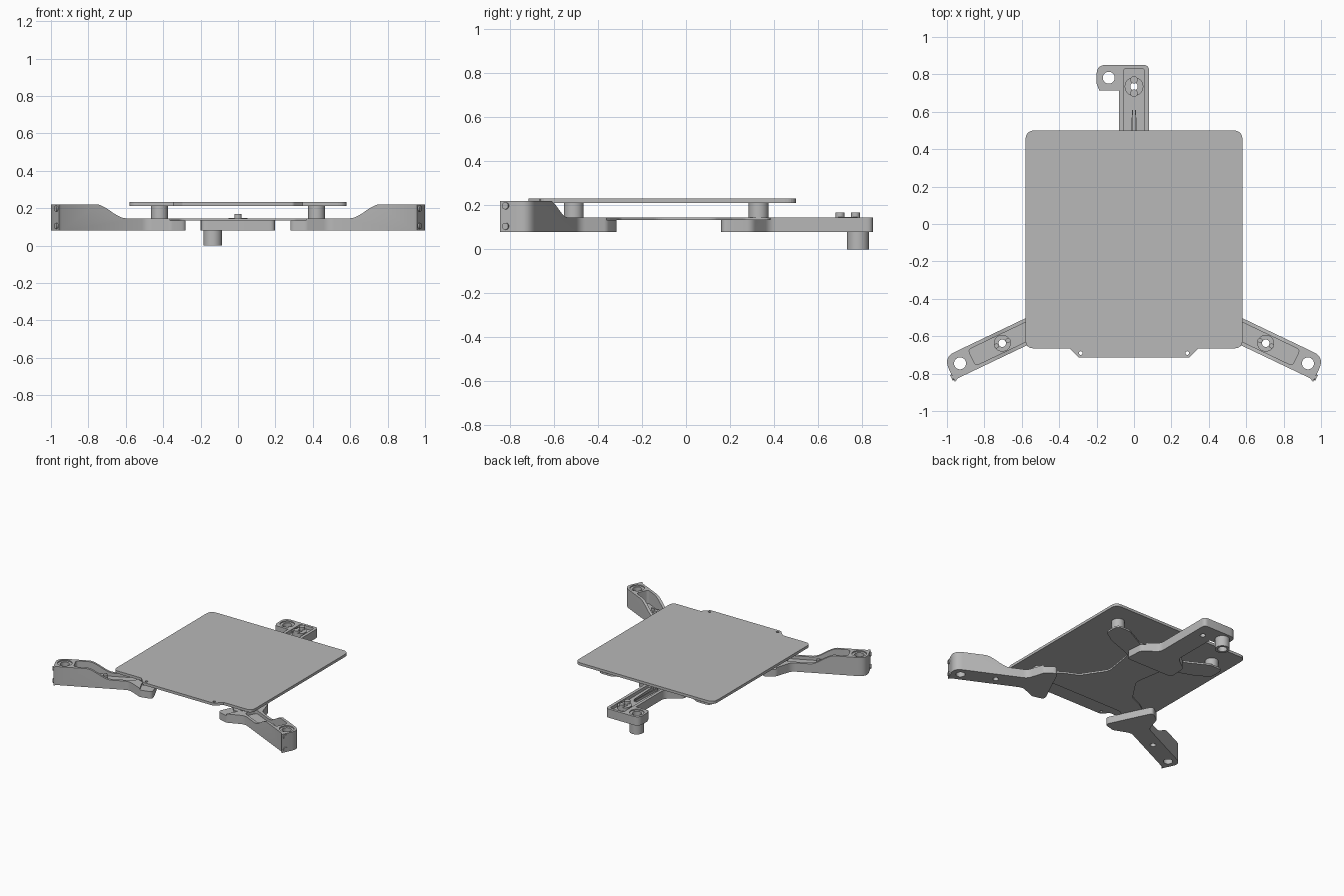
import bpy, bmesh, math
from mathutils import Matrix, Vector

cube = bpy.data.objects.get("Cube")
if cube:
    bpy.data.objects.remove(cube, do_unlink=True)

grey = bpy.data.materials.new("satin grey")
grey.use_nodes = True
GREY = (0.48, 0.48, 0.48, 1)
grey.diffuse_color = GREY
grey.node_tree.nodes["Principled BSDF"].inputs["Base Color"].default_value = GREY


def fillet(points, steps=6):
    """Round each (x, y, radius) corner of a closed outline."""
    out = []
    for i, (x, y, r) in enumerate(points):
        p = Vector((x, y))
        if not r:
            out.append(p)
            continue
        a = Vector(points[i - 1][:2]) - p
        b = Vector(points[(i + 1) % len(points)][:2]) - p
        cut = min(r / math.tan(a.angle(b) / 2), a.length * 0.49, b.length * 0.49)
        s, e = p + a.normalized() * cut, p + b.normalized() * cut
        for k in range(steps + 1):
            t = k / steps
            out.append(s * (1 - t) ** 2 + p * 2 * t * (1 - t) + e * t * t)
    return out


def prism(name, points, z0, z1, flat=True):
    """Extrude an outline in z, or an x-z profile across y when flat is False."""
    bm = bmesh.new()
    def place(p, h):
        return (p[0], p[1], h) if flat else (p[0], h, p[1])
    face = bm.faces.new([bm.verts.new(place(p, z0)) for p in points])
    ext = bmesh.ops.extrude_face_region(bm, geom=[face])
    step = Vector(place((0, 0), z1 - z0))
    for v in ext["geom"]:
        if isinstance(v, bmesh.types.BMVert):
            v.co += step
    bmesh.ops.recalc_face_normals(bm, faces=bm.faces)
    mesh = bpy.data.meshes.new(name)
    bm.to_mesh(mesh)
    bm.free()
    mesh.materials.append(grey)
    obj = bpy.data.objects.new(name, mesh)
    bpy.context.collection.objects.link(obj)
    return obj


def disc(name, x, y, r, z0, z1, n=32):
    ring = [(x + r * math.cos(i * math.tau / n), y + r * math.sin(i * math.tau / n))
            for i in range(n)]
    return prism(name, ring, z0, z1)


def combine(obj, others, operation="DIFFERENCE"):
    """Apply booleans and discard the helper solids."""
    for other in others:
        mod = obj.modifiers.new("cut", "BOOLEAN")
        mod.operation, mod.object, mod.solver = operation, other, "EXACT"
        bpy.context.view_layer.update()
        deps = bpy.context.evaluated_depsgraph_get()
        mesh = bpy.data.meshes.new_from_object(obj.evaluated_get(deps))
        obj.modifiers.clear()
        obj.data = mesh
        bpy.data.objects.remove(other, do_unlink=True)
    return obj


def finish(obj):
    bpy.ops.object.select_all(action="DESELECT")
    obj.select_set(True)
    bpy.context.view_layer.objects.active = obj
    bpy.ops.object.shade_smooth_by_angle(angle=math.radians(30))


def mirrored(points):
    """Complete a half outline, listed from the back to the front."""
    return points + [(-x, y, r) for x, y, r in reversed(points) if x]


# Bed sheet with rounded corners and a front tab
bed = prism("bed_sheet", fillet(mirrored([
    (0.58, 0.5, 0.05), (0.58, -0.665, 0.045), (0.345, -0.665, 0),
    (0.295, -0.715, 0.02)])), 0.212, 0.232)
combine(bed, [disc("hole", s * 0.285, -0.69, 0.01, 0.1, 0.3, 16) for s in (-1, 1)])

# Thin X-shaped carriage plate
carriage = prism("carriage_plate", fillet(mirrored([
    (0.2, 0.3, 0.05), (0.36, 0.385, 0.04), (0.47, 0.385, 0.04), (0.47, 0.27, 0.04),
    (0.38, 0.21, 0.03), (0.16, 0.13, 0.06), (0.12, -0.12, 0.08), (0.24, -0.3, 0.05),
    (0.34, -0.345, 0.03), (0.45, -0.42, 0.04), (0.48, -0.53, 0.04),
    (0.38, -0.59, 0.04), (0.3, -0.5, 0.05)])), 0.133, 0.146)

# Posts between carriage and bed
for side, s in (("left", 1), ("right", -1)):
    for end, y in (("front", -0.51), ("back", 0.33)):
        finish(disc(f"{end}_{side}_spacer", s * 0.42, y, 0.045, 0.14, 0.214))

# Front arm, laid along x with its mounting hole at the origin
arm = prism("front_left_arm", fillet([
    (-0.645, 0.183, 0.03), (-0.55, 0.165, 0.04), (-0.46, 0.067, 0.07), (0.067, 0.067, 0.066),
    (0.067, -0.078, 0), (0.045, -0.067, 0), (-0.46, -0.067, 0.07),
    (-0.55, -0.165, 0.04), (-0.645, -0.183, 0.03)]), 0.08, 0.22)
ramp = [(-0.8, 0.3), (-0.8, 0.133), (-0.55, 0.133), (-0.55, 0.146)]
for k in range(11):
    t = k / 10
    ramp.append((-0.335 + 0.18 * t, 0.146 + 0.075 * t * t * (3 - 2 * t)))
ramp.append((-0.155, 0.3))
pocket = fillet([(-0.5, 0.047, 0.02), (-0.07, 0.047, 0.02),
                 (-0.07, -0.047, 0.02), (-0.5, -0.047, 0.02)])
BOSS = -0.25
combine(arm, [prism("ramp", ramp, -0.4, 0.4, False), prism("pocket", pocket, 0.122, 0.4),
              disc("hole", 0, 0, 0.032, 0, 0.4), disc("seat", 0, 0, 0.05, 0.212, 0.4)])
boss = disc("front_left_boss", BOSS, 0, 0.045, 0.115, 0.138)
combine(arm, [disc("hole", BOSS, 0, 0.02, 0, 0.4)])
combine(boss, [disc("hole", BOSS, 0, 0.02, 0, 0.4)])
parts = [arm, boss]
for i, s in enumerate((-1, 1)):
    parts.append(disc(f"front_left_pin_{i + 1}", BOSS + s * 0.034, 0, 0.013, 0.13, 0.156, 16))
for i, z in enumerate((0.105, 0.198)):
    knob = disc(f"front_left_end_screw_{i + 1}", 0, 0, 0.016, -0.008, 0.008, 16)
    knob.data.transform(Matrix.Translation((0.067, -0.05, z)) @ Matrix.Rotation(math.pi / 2, 4, "Y"))
    parts.append(knob)

# Swing the arm into place and mirror it to the other side
place = Matrix.Translation((0.93, -0.745, 0)) @ Matrix.Rotation(math.radians(-25.5), 4, "Z")
for part in parts:
    part.data.transform(place)
    twin = part.copy()
    twin.data = part.data.copy()
    twin.name = part.name.replace("left", "right")
    twin.data.transform(Matrix.Scale(-1, 4, (1, 0, 0)))
    twin.data.flip_normals()
    bpy.context.collection.objects.link(twin)
    finish(part)
    finish(twin)

# Back arm with its sideways foot
back = prism("back_arm", fillet([
    (-0.2, 0.16, 0.03), (-0.19, 0.3, 0.05), (-0.08, 0.38, 0.06), (-0.08, 0.713, 0),
    (-0.185, 0.713, 0), (-0.2, 0.75, 0.01), (-0.2, 0.85, 0.06), (0.08, 0.85, 0.03),
    (0.08, 0.38, 0.06), (0.19, 0.3, 0.05), (0.2, 0.16, 0.03)]), 0.08, 0.146)
step = [(-0.4, 0), (0.4, 0), (0.4, 0.32), (-0.4, 0.32)]
trough = fillet([(-0.057, 0.36, 0.01), (0.057, 0.36, 0.01),
                 (0.057, 0.83, 0.015), (-0.057, 0.83, 0.015)])
combine(back, [prism("step", step, 0.133, 0.3), prism("trough", trough, 0.122, 0.3),
               disc("seat", -0.135, 0.782, 0.05, 0.138, 0.3),
               disc("hole", -0.135, 0.782, 0.032, 0, 0.3),
               disc("hole", 0, 0.735, 0.02, 0, 0.3)])
finish(back)
back_boss = combine(disc("back_boss", 0, 0.735, 0.05, 0.115, 0.148),
                    [disc("hole", 0, 0.735, 0.02, 0, 0.3)])
finish(back_boss)
foot = combine(disc("back_foot_bushing", -0.135, 0.782, 0.05, 0, 0.082),
               [disc("bore", -0.135, 0.782, 0.032, -0.1, 0.3)])
finish(foot)
for s, side in ((-1, "right"), (1, "left")):
    finish(disc(f"back_pin_{side}", 0, 0.735 + s * 0.035, 0.02, 0.14, 0.168, 16))
    prism(f"back_{side}_rib", [(s * 0.022, 0.37), (s * 0.012, 0.37), (s * 0.006, 0.61),
                               (s * 0.01, 0.61)], 0.118, 0.14)
